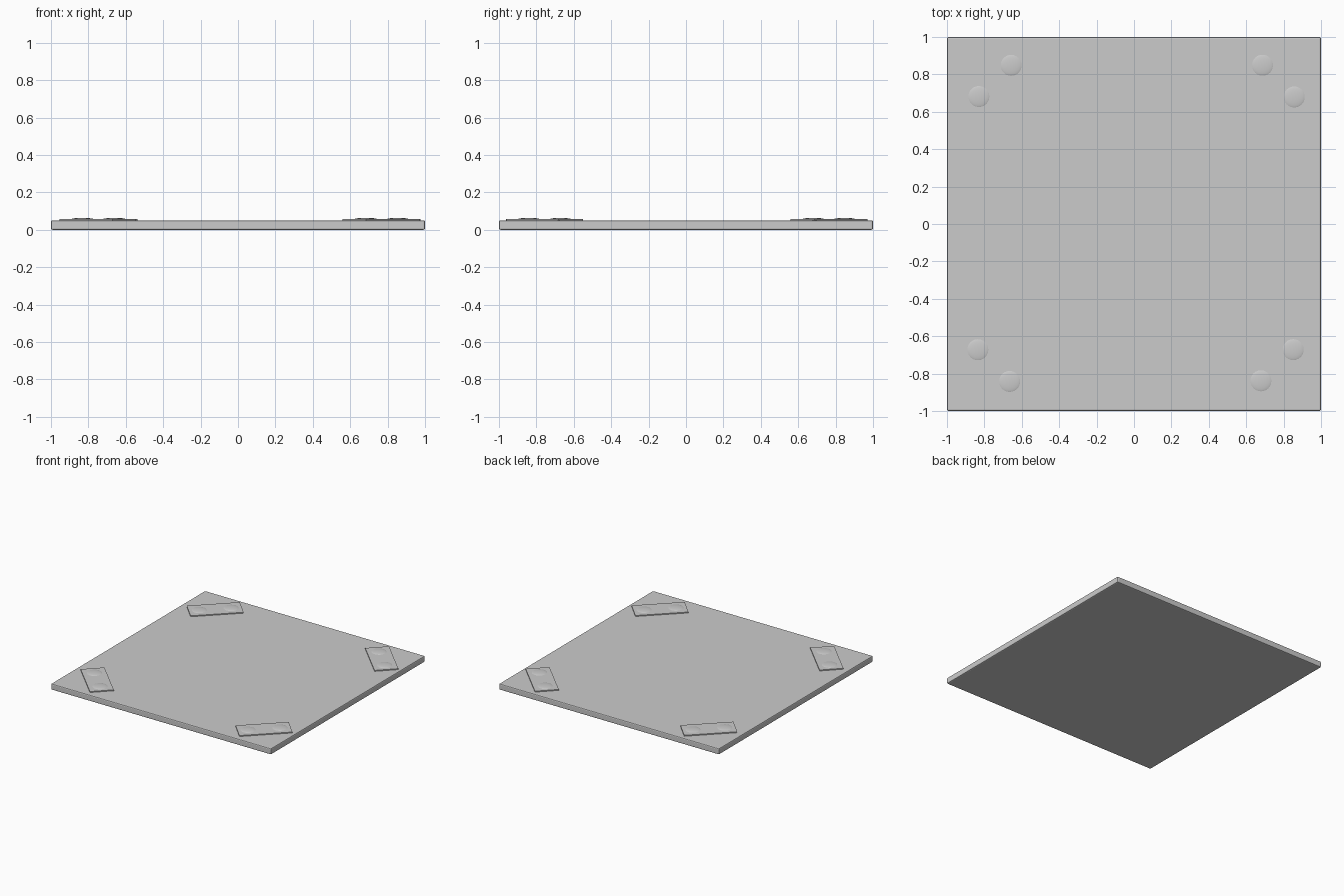
import bpy
from math import radians

if "Cube" in bpy.data.objects:
    bpy.data.objects.remove(bpy.data.objects["Cube"])


def box(name, loc, size, angle=0.0, bevel=0.0):
    bpy.ops.mesh.primitive_cube_add(size=1, location=loc, rotation=(0, 0, angle))
    ob = bpy.context.object
    ob.name = name
    ob.scale = size
    bpy.ops.object.transform_apply(location=False, rotation=False, scale=True)
    if bevel:
        mod = ob.modifiers.new("bevel", 'BEVEL')
        mod.width = bevel
        mod.segments = 2
    return ob


# Square slab with softened edges
box("slab", (0, 0, 0.025), (2, 2, 0.05), bevel=0.008)

# Diagonal corner plates, each with two low domed rivets
corners = [
    ("back_left", -0.743, 0.765, 44),
    ("back_right", 0.772, 0.764, -45),
    ("front_left", -0.75, -0.757, -45),
    ("front_right", 0.765, -0.755, 44),
]
for tag, x, y, deg in corners:
    plate = box("corner_plate_" + tag, (x, y, 0.052), (0.40, 0.18, 0.012), radians(deg))
    for i, side in enumerate((-1, 1)):
        bpy.ops.mesh.primitive_uv_sphere_add(segments=24, ring_count=12, radius=1)
        rivet = bpy.context.object
        rivet.name = f"rivet_{tag}_{i + 1}"
        rivet.scale = (0.06, 0.06, 0.009)
        # Place the rivet along the plate's long axis
        axis = plate.rotation_euler.to_matrix().col[0]
        rivet.location = (x + side * 0.12 * axis.x, y + side * 0.12 * axis.y, 0.055)
        bpy.ops.object.shade_smooth()
